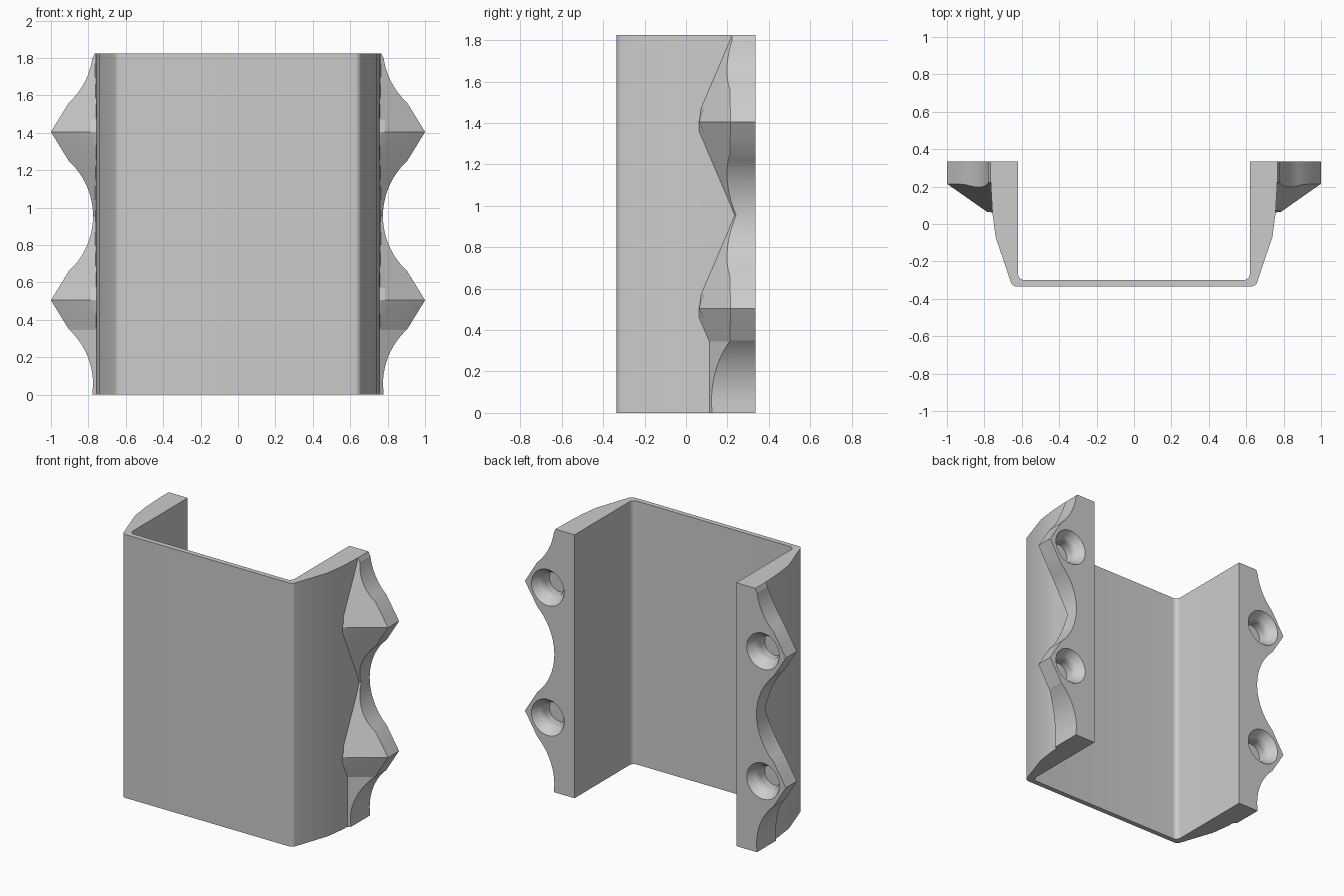
import bpy, bmesh
from math import sin, cos, radians, sqrt, pi

if "Cube" in bpy.data.objects:
    bpy.data.objects.remove(bpy.data.objects["Cube"])

HEIGHT, BACK = 1.825, 0.335
EARS = (0.505, 1.405)          # heights of the two ears on each side

grey = bpy.data.materials.new("plain grey")
grey.use_nodes = True
grey.diffuse_color = (0.6, 0.6, 0.6, 1)
grey.node_tree.nodes["Principled BSDF"].inputs["Base Color"].default_value = (0.6, 0.6, 0.6, 1)


def loft(name, rings):
    """Skin a list of equal-length point rings and cap both ends."""
    bm = bmesh.new()
    rows = [[bm.verts.new(p) for p in ring] for ring in rings]
    n = len(rows[0])
    for a, b in zip(rows, rows[1:]):
        for i in range(n):
            j = (i + 1) % n
            bm.faces.new((a[i], a[j], b[j], b[i]))
    bm.faces.new(rows[0])
    bm.faces.new(rows[-1])
    bmesh.ops.recalc_face_normals(bm, faces=bm.faces)
    mesh = bpy.data.meshes.new(name)
    bm.to_mesh(mesh)
    bm.free()
    mesh.materials.append(grey)
    obj = bpy.data.objects.new(name, mesh)
    bpy.context.collection.objects.link(obj)
    return obj


def combine(target, tool, operation):
    """Apply a boolean and discard the tool."""
    mod = target.modifiers.new(operation, "BOOLEAN")
    mod.operation, mod.solver, mod.object = operation, "EXACT", tool
    bpy.context.view_layer.objects.active = target
    bpy.ops.object.modifier_apply(modifier=mod.name)
    bpy.data.objects.remove(tool)


def arc(cx, cy, r, start, end, steps=8):
    angles = [radians(start + (end - start) * i / steps) for i in range(steps + 1)]
    return [(cx + r * cos(a), cy + r * sin(a)) for a in angles]


# U-shaped channel: half profile from outer middle to inner middle, mirrored
half = arc(0.625, -0.3, 0.035, -90, -20)
half += [(0.74, -0.07), (0.757, 0.06), (0.765, 0.2), (0.765, BACK), (0.62, BACK)]
half += arc(0.585, -0.265, 0.035, 0, -90)
profile = half + [(-x, y) for x, y in reversed(half)]
bracket = loft("channel_bracket", [[(x, y, z) for x, y in profile] for z in (0, HEIGHT)])


def ear_edge(z):
    """Outer x of the ear outline: pointed tips joined by scooped arcs."""
    dz = min(abs(z - c) for c in EARS)
    if dz <= 0.155:
        return 1 - 0.61 * dz
    return 1.175 - sqrt(0.16 - min(0.45 - dz, 0.295) ** 2)


def ear_front(x, z):
    """Front y of the sloping gusset; it runs straight down under the lower ear."""
    dz = min(abs(z - c) for c in EARS)
    if z < EARS[0]:
        dz = min(dz, 0.16)
    return 0.215 - 0.7 * (1 - x) + 0.41 * dz


# Ear strip: sections stacked up the height
levels = {0, HEIGHT, EARS[0] - 0.16}
for c in EARS:
    for side in (-1, 1):
        levels.update(round(c + side * d, 4) for d in (0, 0.066, 0.155))
        levels.update(round(c + side * (0.155 + 0.295 * i / 10), 4) for i in range(1, 11))
levels = sorted(z for z in levels if 0 <= z <= HEIGHT)


def ear_section(z, side):
    inner = 0.74
    outer = 0.766 if z == HEIGHT else ear_edge(z)
    mid = min(0.785, outer - 0.005)
    pts = [(inner, max(0.06, ear_front(inner, z))), (mid, ear_front(mid, z)),
           (outer, ear_front(outer, z)), (outer, BACK), (inner, BACK)]
    return [(side * x, y, z) for x, y in pts]


# Blind countersunk screw hole: radius and depth steps
hole_steps = [(0.125, 0.36), (0.125, BACK), (0.113, 0.315), (0.095, 0.293),
              (0.083, 0.278), (0.078, 0.26), (0.078, 0.205)]


def hole_ring(r, y, cx, cz):
    turns = [2 * pi * i / 40 for i in range(40)]
    return [(cx + r * cos(a), y, cz + r * sin(a)) for a in turns]


for side in (-1, 1):
    combine(bracket, loft("ear_strip", [ear_section(z, side) for z in levels]), "UNION")
for side in (-1, 1):
    for c in EARS:
        rings = [hole_ring(r, y, side * 0.825, c) for r, y in hole_steps]
        combine(bracket, loft("hole_cutter", rings), "DIFFERENCE")

# Smooth the curved runs, keep the folds crisp
bpy.ops.object.select_all(action="DESELECT")
bracket.select_set(True)
bpy.context.view_layer.objects.active = bracket
bpy.ops.object.shade_smooth_by_angle(angle=radians(14))
